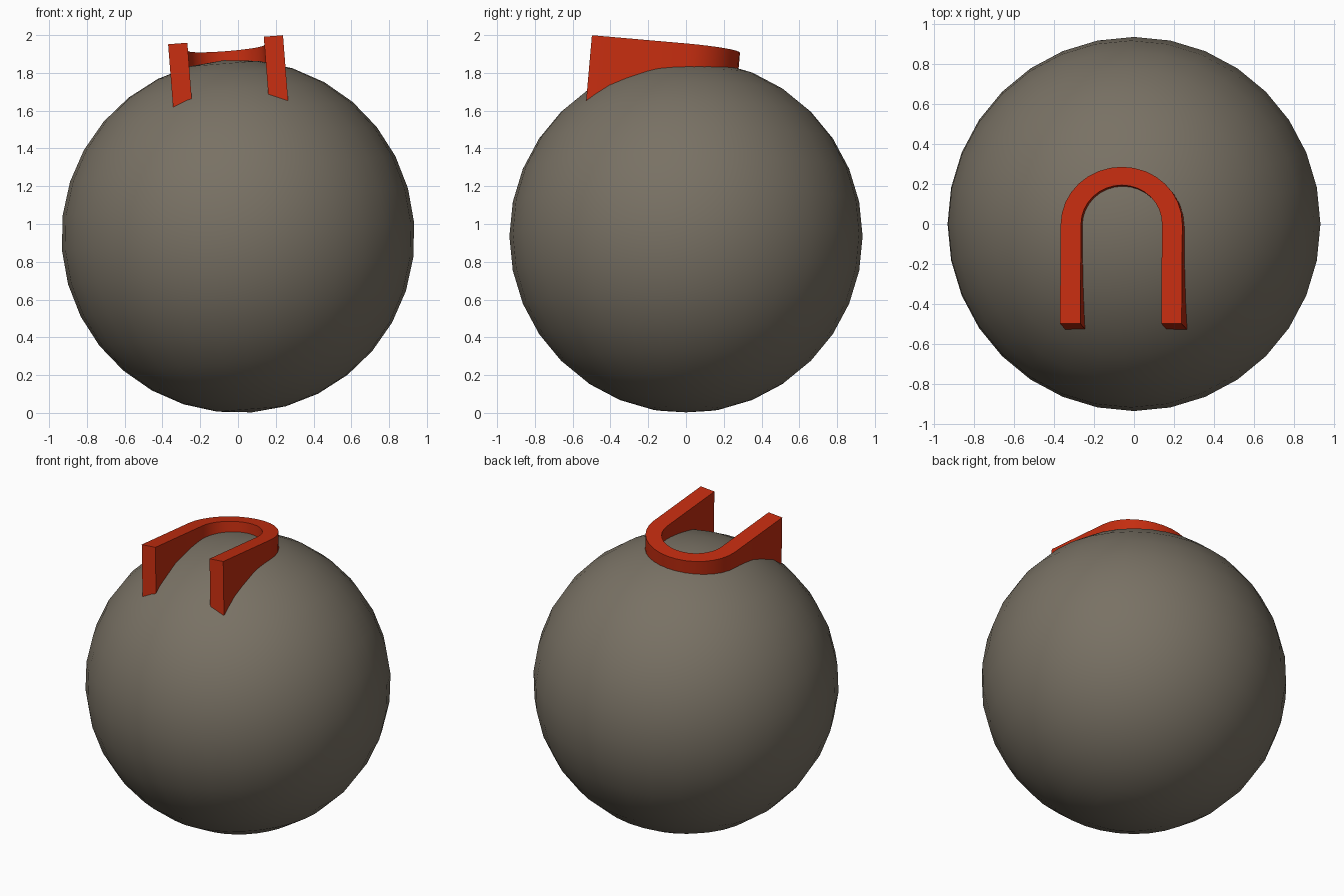
import bpy
import bmesh
from math import cos, sin, pi, radians
from mathutils import Vector

cube = bpy.data.objects.get("Cube")
if cube:
    bpy.data.objects.remove(cube, do_unlink=True)

RADIUS = 0.935
TILT = radians(-4.5)


def make_material(name, rgb):
    mat = bpy.data.materials.new(name)
    mat.use_nodes = True
    color = (*rgb, 1.0)
    mat.diffuse_color = color
    mat.node_tree.nodes["Principled BSDF"].inputs["Base Color"].default_value = color
    return mat


def smooth(obj, angle):
    bpy.ops.object.select_all(action='DESELECT')
    obj.select_set(True)
    bpy.context.view_layer.objects.active = obj
    bpy.ops.object.shade_smooth_by_angle(angle=radians(angle))


def arch_outline(half_width, back, front, steps=16):
    """Points from the right leg tip, around the arch, to the left leg tip."""
    arc = [(-half_width * cos(pi * i / steps), back * sin(pi * i / steps))
           for i in range(steps + 1)]
    return [(-half_width, front), *arc, (half_width, front)]


# Round body, leaning slightly to one side
bpy.ops.mesh.primitive_uv_sphere_add(segments=32, ring_count=16, radius=RADIUS,
                                     location=(0, 0, RADIUS), rotation=(0, TILT, 0))
body = bpy.context.object
body.name = "round_body"
body.data.materials.append(make_material("stone grey", (0.19, 0.166, 0.128)))
smooth(body, 40)

# Horseshoe band: flat strip extruded down into the body
bm = bmesh.new()
outer = [bm.verts.new((x, y, 0)) for x, y in arch_outline(0.305, 0.287, -0.5)]
inner = [bm.verts.new((x, y, 0)) for x, y in arch_outline(0.203, 0.195, -0.5)]
for i in range(len(outer) - 1):
    bm.faces.new((outer[i], inner[i], inner[i + 1], outer[i + 1]))
result = bmesh.ops.extrude_face_region(bm, geom=bm.faces[:])
lower = [g for g in result["geom"] if isinstance(g, bmesh.types.BMVert)]
bmesh.ops.translate(bm, verts=lower, vec=Vector((0, 0, -0.4)))
bmesh.ops.recalc_face_normals(bm, faces=bm.faces[:])
mesh = bpy.data.meshes.new("horseshoe_band")
bm.to_mesh(mesh)
bm.free()

band = bpy.data.objects.new("horseshoe_band", mesh)
bpy.context.collection.objects.link(band)
band.location = (-0.0625, 0, 1.932)
band.rotation_euler = (radians(-5), TILT, 0)
mesh.materials.append(make_material("bright red", (0.55, 0.026, 0.005)))
smooth(band, 35)
